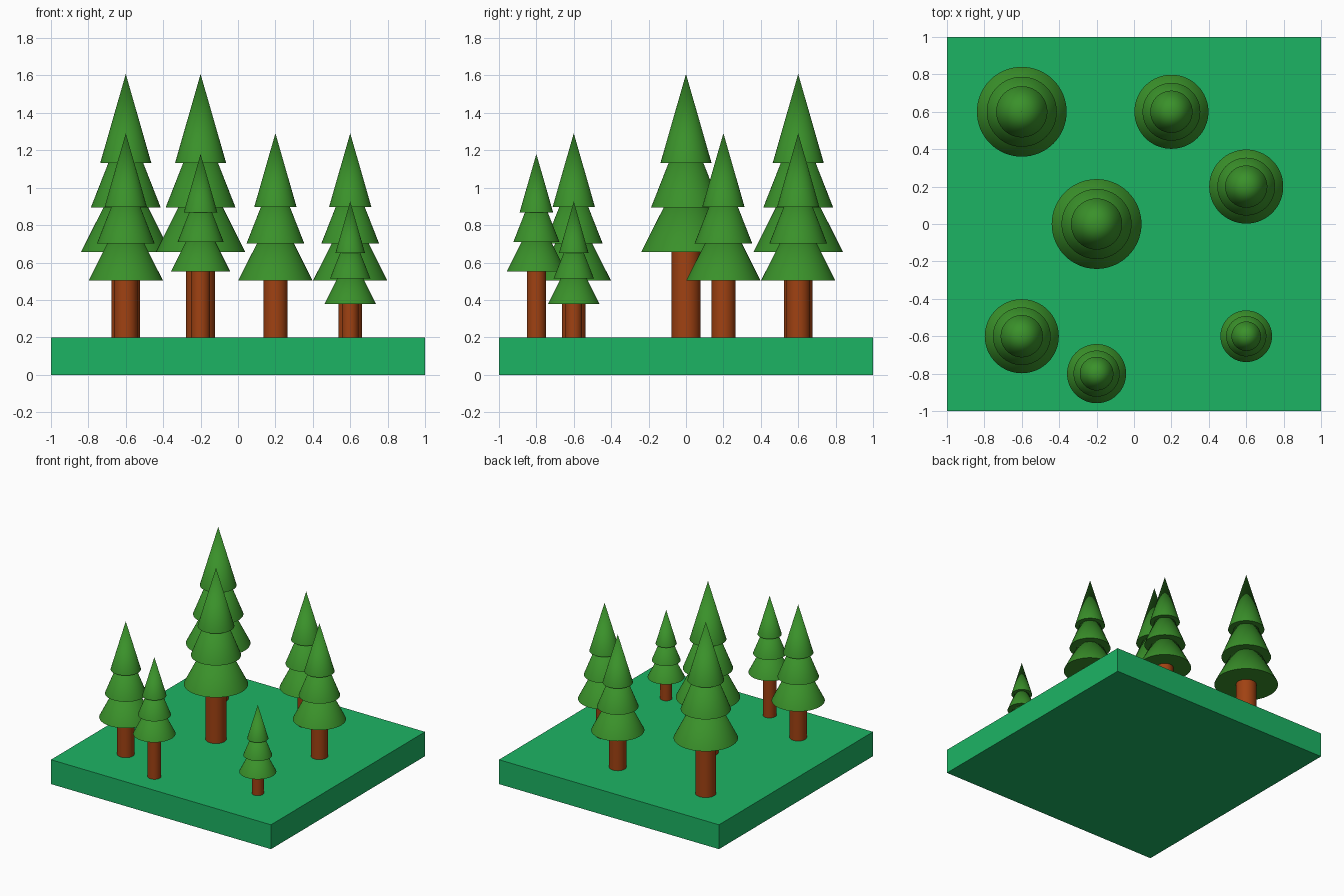
import bpy
import math

if "Cube" in bpy.data.objects:
    bpy.data.objects.remove(bpy.data.objects["Cube"])

SIDES = 64


def material(name, color):
    m = bpy.data.materials.new(name)
    m.diffuse_color = (*color, 1)
    m.use_nodes = True
    m.node_tree.nodes["Principled BSDF"].inputs["Base Color"].default_value = m.diffuse_color
    return m


GRASS = material("grass", (0.012, 0.456, 0.127))
LEAF = material("leaf", (0.042, 0.283, 0.023))
BARK = material("bark", (0.352, 0.054, 0.006))


def finish(name, mat, smooth=True):
    ob = bpy.context.object
    ob.name = name
    ob.data.materials.append(mat)
    if smooth:
        bpy.ops.object.shade_smooth_by_angle(angle=math.radians(35))


def tree(i, x, y, r, z0):
    # Trunk from the ground up to the lowest tier
    bpy.ops.mesh.primitive_cylinder_add(
        vertices=SIDES, radius=0.322 * r, depth=z0 - GROUND,
        location=(x, y, (z0 + GROUND) / 2))
    finish(f"tree_{i}_trunk", BARK)
    # Three overlapping cones, equal height and shrinking radius
    h = 1.985 * r
    for k, f in enumerate((1.0, 0.78, 0.57)):
        bpy.ops.mesh.primitive_cone_add(
            vertices=SIDES, radius1=f * r, radius2=0, depth=h,
            location=(x, y, z0 + k * h / 2 + h / 2))
        finish(f"tree_{i}_foliage_{k + 1}", LEAF)


# Ground slab
GROUND = 0.2
bpy.ops.mesh.primitive_cube_add(size=1, location=(0, 0, GROUND / 2))
bpy.context.object.scale = (2, 2, GROUND)
bpy.ops.object.transform_apply(location=False, rotation=False, scale=True)
finish("ground_slab", GRASS, smooth=False)

# Trees: x, y, foliage radius, foliage base height
TREES = [
    (-0.6, 0.6, 0.24, 0.655),
    (-0.2, 0.0, 0.24, 0.655),
    (0.2, 0.6, 0.198, 0.505),
    (0.6, 0.2, 0.198, 0.505),
    (-0.6, -0.6, 0.198, 0.505),
    (0.6, -0.6, 0.138, 0.378),
    (-0.2, -0.8, 0.158, 0.553),
]
for i, t in enumerate(TREES, 1):
    tree(i, *t)
